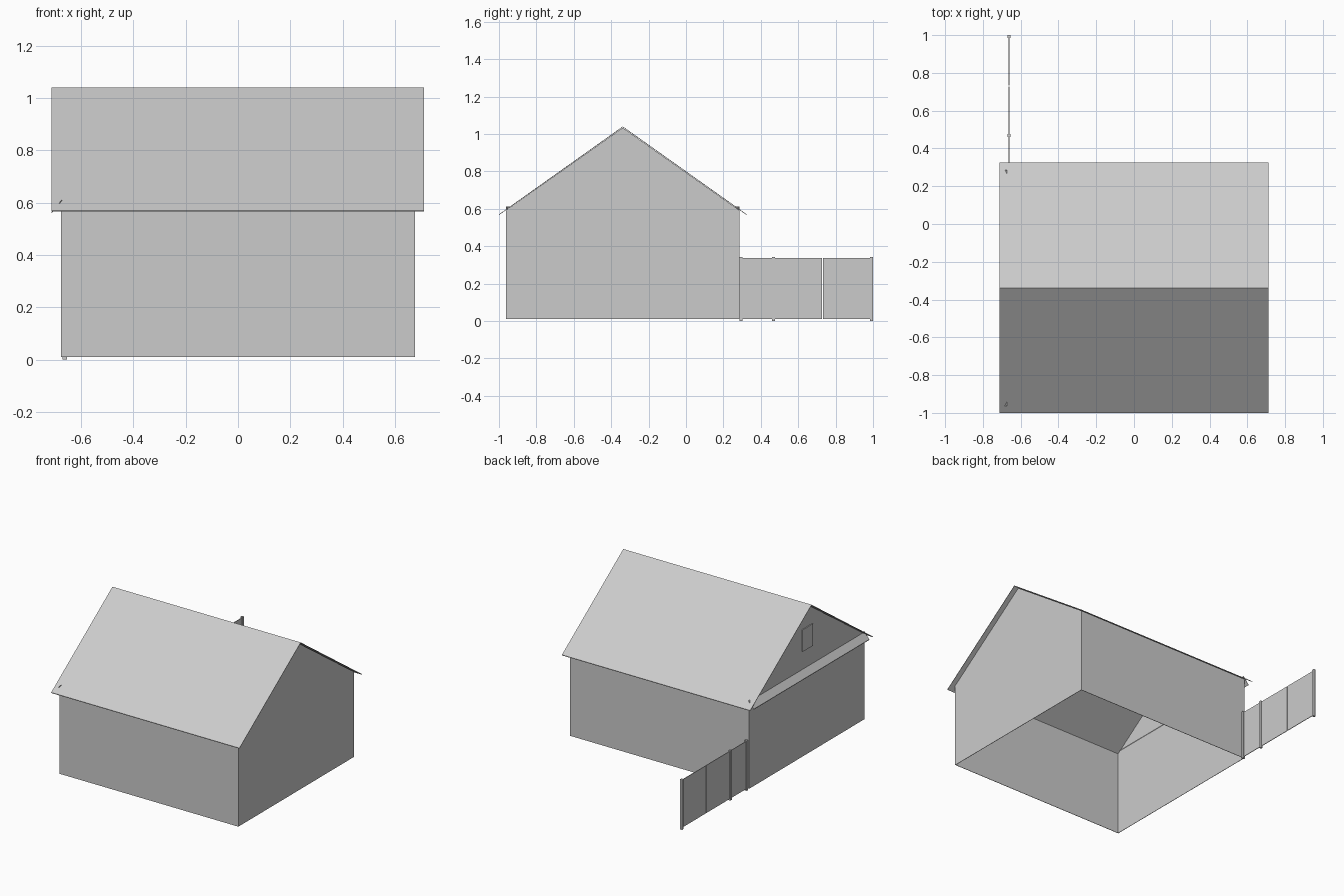
import bpy
import bmesh

cube = bpy.data.objects.get("Cube")
if cube:
    bpy.data.objects.remove(cube, do_unlink=True)

grey = bpy.data.materials.new("light grey")
grey.use_nodes = True
colour = (0.6, 0.6, 0.6, 1)
grey.diffuse_color = colour
grey.node_tree.nodes["Principled BSDF"].inputs["Base Color"].default_value = colour


def make(name, verts, faces):
    mesh = bpy.data.meshes.new(name)
    mesh.from_pydata(verts, [], faces)
    bm = bmesh.new()
    bm.from_mesh(mesh)
    bmesh.ops.recalc_face_normals(bm, faces=bm.faces[:])
    bm.to_mesh(mesh)
    bm.free()
    mesh.materials.append(grey)
    obj = bpy.data.objects.new(name, mesh)
    bpy.context.collection.objects.link(obj)
    return obj


def prism(name, axis, profile, start, end):
    """Closed solid: a profile in the plane across the axis, swept along it."""
    n = len(profile)
    verts = []
    for s in (start, end):
        for a, b in profile:
            verts.append((s, a, b) if axis == "x" else (a, s, b))
    faces = [(i, (i + 1) % n, n + (i + 1) % n, n + i) for i in range(n)]
    faces += [tuple(range(n)), tuple(range(n, 2 * n))]
    return make(name, verts, faces)


def box(name, x, y, z):
    rect = [(y[0], z[0]), (y[1], z[0]), (y[1], z[1]), (y[0], z[1])]
    return prism(name, "x", rect, x[0], x[1])


# Main dimensions
WALL_X = 0.677
FRONT, BACK, RIDGE = -0.963, 0.285, -0.338
BASE, EAVE, TOP = 0.01, 0.592, 1.033
THICK = 0.004

# House shell: side walls and two gable ends, open underneath
gable = [(FRONT, BASE), (FRONT, EAVE), (RIDGE, TOP), (BACK, EAVE), (BACK, BASE)]
shell = [(sx * WALL_X, y, z) for sx in (-1, 1) for y, z in gable]
walls = make("house_walls", shell,
             [(0, 1, 2, 3, 4), (9, 8, 7, 6, 5), (0, 5, 6, 1), (3, 8, 9, 4)])
bm = bmesh.new()
bm.from_mesh(walls.data)
# Point the open shell's faces outward
for f in bm.faces:
    c = f.calc_center_median()
    c.y -= RIDGE
    c.z = 0
    if f.normal.dot(c) < 0:
        f.normal_flip()
bm.to_mesh(walls.data)
bm.free()
solid = walls.modifiers.new("thickness", "SOLIDIFY")
solid.thickness = THICK
solid.offset = -1

# Gable roof: thin folded sheet with overhangs
edge = [(-1.0, 0.57), (RIDGE, 1.04), (0.325, 0.57)]
profile = edge + [(y, z - THICK) for y, z in reversed(edge)]
prism("roof", "x", profile, -0.713, 0.711)

# Sloped ledge under one gable
ledge = [(-0.672, 0.612), (-0.712, 0.564), (-0.712, 0.56), (-0.672, 0.608)]
prism("gable_ledge", "y", ledge, FRONT, BACK)

# Small hatch in the same gable
box("gable_hatch", (-WALL_X - 0.006, -WALL_X), (-0.395, -0.285), (0.73, 0.88))

# Fence running back from the house corner
FENCE_X = -0.662
for name, y in (("wall_post", 0.293), ("middle_post", 0.468), ("end_post", 0.992)):
    box("fence_" + name, (FENCE_X - 0.008, FENCE_X + 0.008),
        (y - 0.008, y + 0.008), (0.0, 0.342))
for name, y0, y1 in (("fence_panel", 0.293, 0.468), ("gate_left", 0.468, 0.728),
                     ("gate_right", 0.732, 0.992)):
    box(name, (FENCE_X - 0.002, FENCE_X + 0.002), (y0, y1), (BASE, 0.336))
